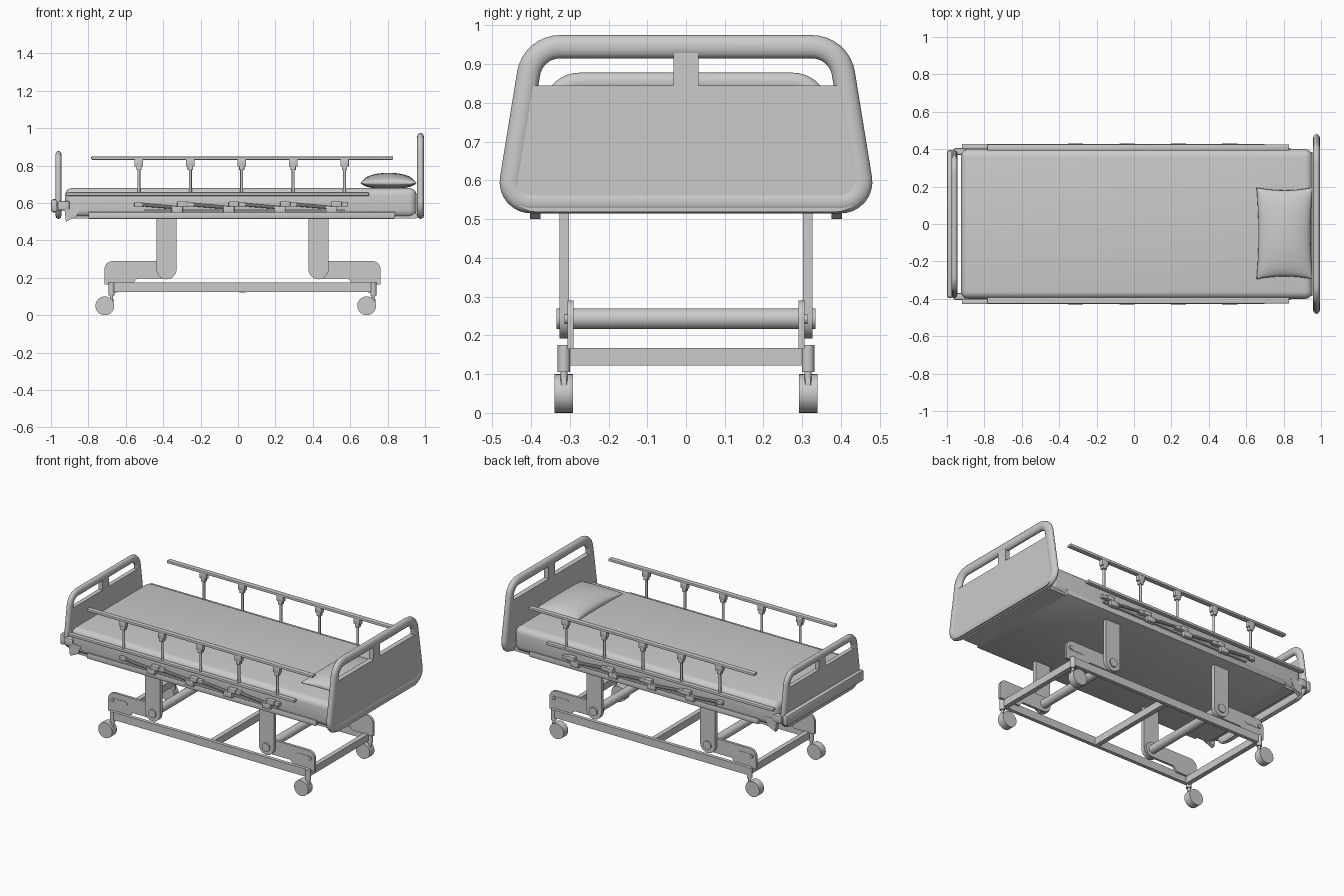
import bpy, bmesh, math
from mathutils import Vector

if "Cube" in bpy.data.objects:
    bpy.data.objects.remove(bpy.data.objects["Cube"])


def finish(name, bm, angle=35):
    bmesh.ops.recalc_face_normals(bm, faces=bm.faces[:])
    me = bpy.data.meshes.new(name)
    bm.to_mesh(me)
    bm.free()
    me.shade_smooth()
    me.set_sharp_from_angle(angle=math.radians(angle))
    ob = bpy.data.objects.new(name, me)
    bpy.context.collection.objects.link(ob)
    return ob


def box(name, x0, x1, y0, y1, z0, z1, bevel=0.0, seg=2):
    bm = bmesh.new()
    bmesh.ops.create_cube(bm, size=1)
    for v in bm.verts:
        v.co = ((x0 + x1) / 2 + v.co.x * (x1 - x0),
                (y0 + y1) / 2 + v.co.y * (y1 - y0),
                (z0 + z1) / 2 + v.co.z * (z1 - z0))
    if bevel:
        bmesh.ops.bevel(bm, geom=bm.edges[:], offset=bevel, segments=seg,
                        profile=0.5, affect='EDGES')
    return finish(name, bm)


def rod(name, a, b, r, sides=24):
    a, b = Vector(a), Vector(b)
    bm = bmesh.new()
    bmesh.ops.create_cone(bm, cap_ends=True, segments=sides, radius1=r, radius2=r,
                          depth=(b - a).length)
    ob = finish(name, bm)
    ob.rotation_mode = 'QUATERNION'
    ob.rotation_quaternion = (b - a).to_track_quat('Z', 'Y')
    ob.location = (a + b) / 2
    return ob


def rounded(corners, seg=8):
    """Corners (a, b, radius) -> outline with circular corners."""
    out = []
    n = len(corners)
    for i, (a, b, r) in enumerate(corners):
        p = Vector((a, b))
        if not r:
            out.append(p)
            continue
        d0 = (Vector(corners[i - 1][:2]) - p).normalized()
        d1 = (Vector(corners[(i + 1) % n][:2]) - p).normalized()
        s, e = p + d0 * r, p + d1 * r
        w = math.sin(d0.angle(d1) / 2)
        for k in range(seg + 1):
            t = k / seg
            f = ((1 - t) ** 2, 2 * t * (1 - t) * w, t * t)
            out.append((s * f[0] + p * f[1] + e * f[2]) / sum(f))
    return out


def prism(name, pts, axis, lo, hi):
    bm = bmesh.new()
    put = (lambda p, d: (d, p[0], p[1])) if axis == 'x' else (lambda p, d: (p[0], d, p[1]))
    face = bm.faces.new([bm.verts.new(put(p, lo)) for p in pts])
    ext = bmesh.ops.extrude_face_region(bm, geom=[face])
    d = Vector((hi - lo, 0, 0)) if axis == 'x' else Vector((0, hi - lo, 0))
    bmesh.ops.translate(bm, vec=d, verts=[g for g in ext['geom'] if isinstance(g, bmesh.types.BMVert)])
    return finish(name, bm)


def tube_ring(name, pts, x, r, depth):
    """Closed elliptical tube around a y-z outline."""
    bm = bmesh.new()
    n, m, rings = len(pts), 14, []
    for i, p in enumerate(pts):
        t = (pts[(i + 1) % n] - pts[i - 1]).normalized()
        nrm = Vector((t.y, -t.x))
        ring = []
        for k in range(m):
            a = math.tau * k / m
            q = p + nrm * (r * math.cos(a))
            ring.append(bm.verts.new((x + depth * math.sin(a), q.x, q.y)))
        rings.append(ring)
    for i in range(n):
        A, B = rings[i], rings[(i + 1) % n]
        for k in range(m):
            bm.faces.new((A[k], A[(k + 1) % m], B[(k + 1) % m], B[k]))
    return finish(name, bm, 60)


# Head and foot boards: rounded tube frame, inset panel, centre post above it
def end_board(name, x, depth, r, z0, z1, wide, zw, top, panel_top, rt):
    lo, hi, w, t = z0 + r, z1 - r, wide - r, top - r
    pts = rounded([(-w, lo, 0.06), (w, lo, 0.06), (t, hi, rt), (-t, hi, rt)])
    tube_ring(name + "_frame", pts, x, r, depth)
    wp = w + (t - w) * (panel_top - lo) / (hi - lo)
    d = depth * 0.82
    prism(name + "_panel", rounded([(-w, z0 + 0.004, 0.07), (w, z0 + 0.004, 0.07),
                                    (wp, panel_top, 0), (-wp, panel_top, 0)]), 'x', x - d, x + d)
    post = [(-0.032, panel_top - 0.01), (0.032, panel_top - 0.01), (0.032, hi - 0.02),
            (0, hi + 0.01), (-0.032, hi - 0.02)]
    prism(name + "_centre_post", post, 'x', x - d, x + d)


end_board("headboard", 0.976, 0.02, 0.03, 0.515, 0.975, 0.49, 0.58, 0.425, 0.845, 0.07)
end_board("footboard", -0.96, 0.017, 0.025, 0.515, 0.878, 0.405, 0.56, 0.36, 0.775, 0.06)
box("foot_bumper", -1.0, -0.965, -0.395, 0.395, 0.55, 0.62, 0.012)
for s in (-1, 1):
    y0, y1 = sorted((s * 0.37, s * 0.405))
    box("foot_bracket", -0.965, -0.90, y0, y1, 0.56, 0.61, 0.008)

# Mattress and deck
box("mattress", -0.925, 0.955, -0.4, 0.4, 0.522, 0.68, 0.04, 5)
box("mattress_deck", -0.80, 0.84, -0.405, 0.405, 0.515, 0.552, 0.006)
box("deck_end", -0.88, 0.955, -0.385, 0.385, 0.516, 0.545)

# Pillow: puffed grid with pinched corners
bm = bmesh.new()
N = 20
for side in (1, -1):
    rows = []
    for i in range(N + 1):
        row = []
        for j in range(N + 1):
            u, v = 2 * i / N - 1, 2 * j / N - 1
            u, v = math.sin(u * math.pi / 2), math.sin(v * math.pi / 2)
            h = max(0, (1 - u * u) * (1 - v * v)) ** 0.42
            px = 0.805 + 0.15 * u * (1 - 0.07 * (1 - v * v))
            py = -0.05 + 0.245 * v * (1 - 0.06 * (1 - u * u))
            row.append(bm.verts.new((px, py, 0.705 + side * h * (0.056 if side > 0 else 0.03))))
        rows.append(row)
    for i in range(N):
        for j in range(N):
            bm.faces.new((rows[i][j], rows[i + 1][j], rows[i + 1][j + 1], rows[i][j + 1]))
bmesh.ops.remove_doubles(bm, verts=bm.verts[:], dist=0.0005)
finish("pillow", bm, 80)

MID = 0.024  # undercarriage centre in x
for s in (-1, 1):
    def ybox(name, x0, x1, y0, y1, z0, z1, bevel=0.0):
        a, b = sorted((s * y0, s * y1))
        return box(name, x0, x1, a, b, z0, z1, bevel)

    # Folding side rail: top bar, lower bar, posts with brackets, slanted links
    ybox("rail_top_bar", -0.785, 0.83, 0.393, 0.425, 0.831, 0.848, 0.004)
    ybox("rail_lower_bar", -0.92, 0.70, 0.40, 0.428, 0.638, 0.655, 0.004)
    ybox("rail_base_bar", -0.50, 0.57, 0.398, 0.412, 0.557, 0.568)
    for i in range(5):
        x = -0.53 + 0.275 * i
        rod("rail_post", (x, s * 0.41, 0.645), (x, s * 0.41, 0.80), 0.008, 12)
        ybox("rail_post_bracket", x - 0.023, x + 0.023, 0.396, 0.424, 0.795, 0.833, 0.003)
        ybox("rail_post_socket", x - 0.014, x + 0.014, 0.396, 0.424, 0.775, 0.798, 0.003)
        ybox("rail_hinge", x - 0.025, x + 0.018, 0.40, 0.424, 0.58, 0.602, 0.003)
        if i < 4:
            rod("rail_link", (x, s * 0.415, 0.592), (x + 0.22, s * 0.415, 0.573), 0.009, 10)
            ybox("rail_link_block", x + 0.175, x + 0.235, 0.40, 0.43, 0.548, 0.582, 0.004)
            ybox("rail_link_cap", x + 0.205, x + 0.26, 0.40, 0.43, 0.58, 0.608, 0.004)

    # Sheet corner hanging at the foot
    prism("sheet_corner", [(-0.92, 0.50), (-0.93, 0.585), (-0.84, 0.58), (-0.865, 0.525)],
          'y', s * 0.375, s * 0.402)

    # Base side rail
    ybox("base_side_rail", -0.67, 0.72, 0.302, 0.325, 0.125, 0.175)

    for e in (-1, 1):
        mx = lambda d: MID + e * d
        # Leg with rounded lower end
        leg = rounded([(mx(0.353), 0.52, 0), (mx(0.353), 0.192, 0.053),
                       (mx(0.460), 0.192, 0.053), (mx(0.460), 0.52, 0)])
        prism("leg", leg, 'y', s * 0.302, s * 0.326)
        # Arm plate
        arm = rounded([(mx(0.738), 0.29, 0.045), (mx(0.738), 0.165, 0), (mx(0.59), 0.165, 0),
                       (mx(0.565), 0.195, 0), (mx(0.36), 0.195, 0.047), (mx(0.36), 0.29, 0.047)])
        prism("arm_plate", arm, 'y', s * 0.290, s * 0.306)
        slot = rounded([(mx(0.72), 0.255, 0.013), (mx(0.72), 0.229, 0.013),
                        (mx(0.60), 0.229, 0.013), (mx(0.60), 0.255, 0.013)], 4)
        prism("arm_slot_trim", slot, 'y', s * 0.304, s * 0.308)
        rod("arm_bolt", (mx(0.705), s * 0.29, 0.242), (mx(0.705), s * 0.313, 0.242), 0.012, 16)
        rod("pivot_cap", (mx(0.407), s * 0.30, 0.243), (mx(0.407), s * 0.334, 0.243), 0.027)

        # Caster
        cx = mx(0.70)
        rod("caster_socket", (cx, s * 0.315, 0.105), (cx, s * 0.315, 0.175), 0.016, 20)
        rod("caster_stem", (cx, s * 0.315, 0.075), (cx, s * 0.315, 0.11), 0.009, 12)
        ybox("caster_fork", cx - 0.04, cx + 0.01, 0.307, 0.323, 0.04, 0.09, 0.004)
        rod("caster_wheel", (cx - 0.036, s * 0.291, 0.05), (cx - 0.036, s * 0.339, 0.05), 0.05, 32)

# Cross members of the undercarriage
for e in (-1, 1):
    x = MID + e * 0.407
    rod("pivot_tube", (x, -0.295, 0.243), (x, 0.295, 0.243), 0.027)
for x in (-0.66, MID, 0.71):
    box("base_cross_bar", x - 0.015, x + 0.015, -0.305, 0.305, 0.122, 0.168)
